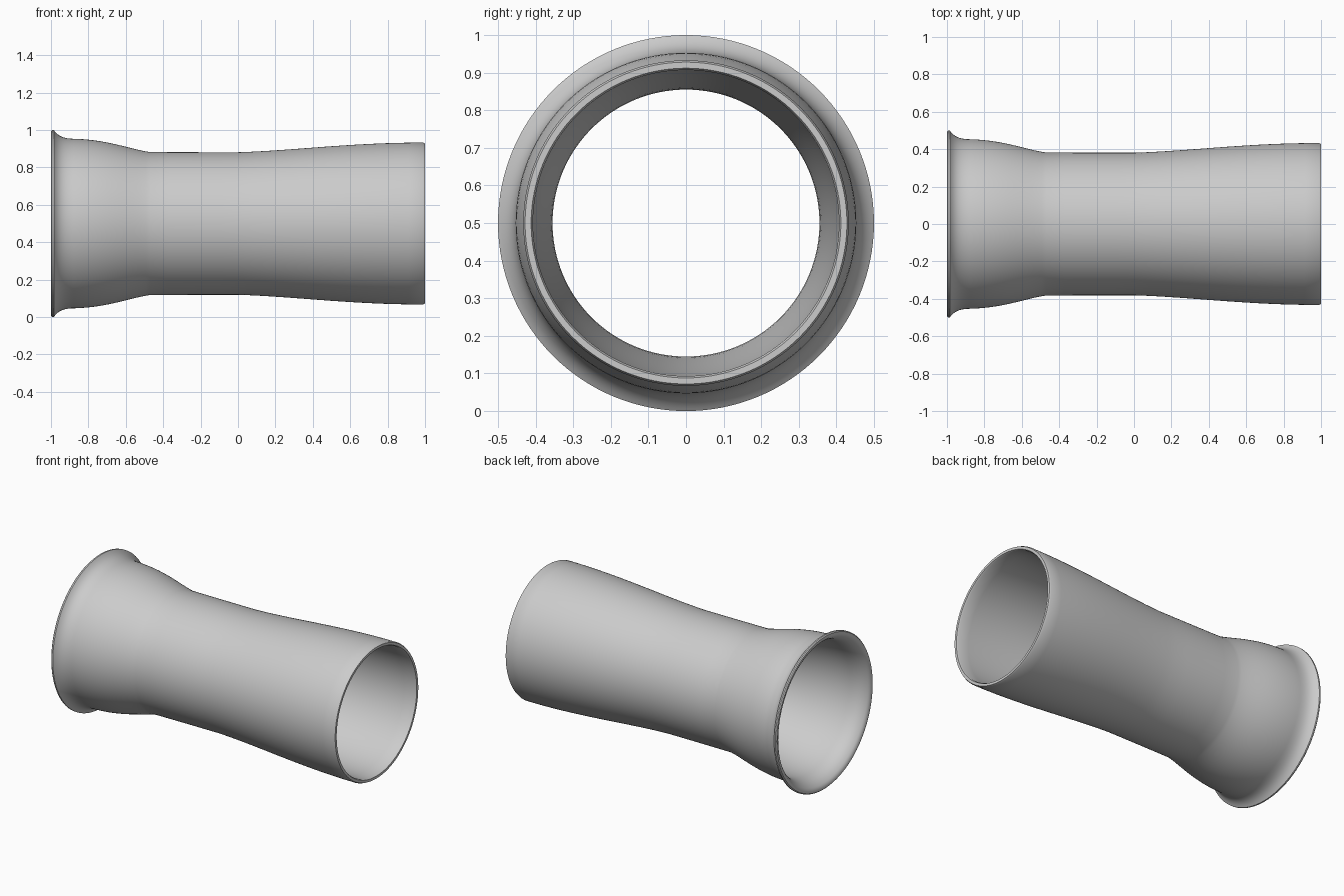
import bpy, bmesh, math
from mathutils.geometry import interpolate_bezier
from mathutils import Vector

cube = bpy.data.objects.get("Cube")
if cube:
    bpy.data.objects.remove(cube)

SIDES = 128
WALL = 0.026
AXIS_Z = 0.5


def bezier(p0, h0, h1, p1, count=16):
    """Sampled curve between two (x, radius) points."""
    return interpolate_bezier(*[Vector((*p, 0)) for p in (p0, h0, h1, p1)], count)


# Outer wall: flared lip, bell, straight throat, gentle widening
outer = bezier((-0.985, 0.5), (-0.96, 0.465), (-0.93, 0.453), (-0.87, 0.453))
outer += bezier((-0.87, 0.453), (-0.69, 0.447), (-0.58, 0.398), (-0.47, 0.382))[1:]
outer += bezier((-0.47, 0.382), (-0.3, 0.381), (-0.15, 0.381), (0.0, 0.381), 6)[1:]
outer += bezier((0.0, 0.381), (0.3, 0.39), (0.6, 0.433), (0.99, 0.433))[1:]


# Inner wall: the outer profile moved inward along its normal
inner = []
for i, p in enumerate(outer):
    t = (outer[min(i + 1, len(outer) - 1)] - outer[max(i - 1, 0)]).normalized()
    inner.append(p + Vector((t.y, -t.x, 0)) * WALL)
inner = [p for p in inner if p.x > -0.995]

# Rounded rims close the two ends
right_rim = [Vector((1.0, 0.428, 0)), Vector((1.0, 0.412, 0)), Vector((0.99, 0.407, 0))]
left_rim = [Vector((-1.0, 0.482, 0)), Vector((-1.0, 0.494, 0)), Vector((-0.994, 0.5, 0))]
profile = outer + right_rim + inner[::-1][1:] + left_rim

# Revolve the closed profile around the x axis
bm = bmesh.new()
rings = []
for k in range(SIDES):
    a = 2 * math.pi * k / SIDES
    rings.append([bm.verts.new((p.x, p.y * math.cos(a), AXIS_Z + p.y * math.sin(a)))
                  for p in profile])
for k in range(SIDES):
    r0, r1 = rings[k], rings[(k + 1) % SIDES]
    for i in range(len(profile)):
        j = (i + 1) % len(profile)
        bm.faces.new((r0[i], r0[j], r1[j], r1[i]))
bmesh.ops.recalc_face_normals(bm, faces=bm.faces)
mesh = bpy.data.meshes.new("flared_sleeve")
bm.to_mesh(mesh)
bm.free()
sleeve = bpy.data.objects.new("flared_sleeve", mesh)
bpy.context.collection.objects.link(sleeve)

# Plain grey material
grey = bpy.data.materials.new("light_grey")
grey.use_nodes = True
colour = (0.6, 0.6, 0.6, 1)
grey.diffuse_color = colour
grey.node_tree.nodes["Principled BSDF"].inputs["Base Color"].default_value = colour
mesh.materials.append(grey)

bpy.ops.object.select_all(action="DESELECT")
sleeve.select_set(True)
bpy.context.view_layer.objects.active = sleeve
bpy.ops.object.shade_smooth_by_angle(angle=math.radians(40))
